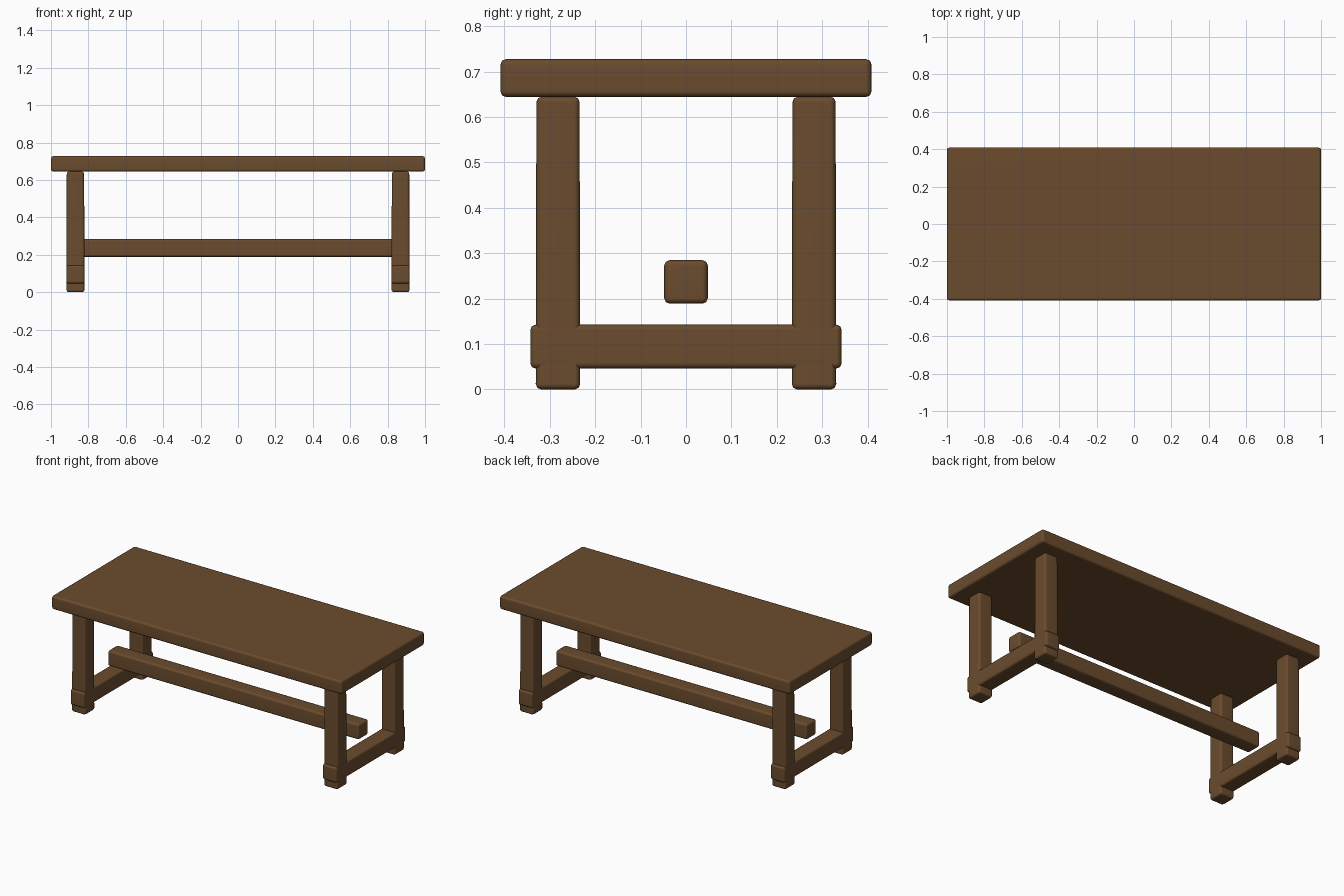
import bpy
import bmesh

if "Cube" in bpy.data.objects:
    bpy.data.objects.remove(bpy.data.objects["Cube"])

wood = bpy.data.materials.new("brown wood")
wood.diffuse_color = (0.145, 0.071, 0.027, 1.0)
wood.use_nodes = True
wood.node_tree.nodes["Principled BSDF"].inputs["Base Color"].default_value = wood.diffuse_color


def beam(name, low, high, bevel=0.012, taper=0.0):
    """Rounded timber between two corners, optionally narrowing to the top."""
    size = [h - l for l, h in zip(low, high)]
    mid = [(h + l) / 2 for l, h in zip(low, high)]
    bm = bmesh.new()
    bmesh.ops.create_cube(bm, size=1.0)
    for v in bm.verts:
        k = 1.0 - taper if v.co.z > 0 else 1.0
        v.co = (v.co.x * size[0] * k, v.co.y * size[1] * k, v.co.z * size[2])
    bmesh.ops.bevel(bm, geom=bm.edges[:], offset=bevel, segments=2,
                    profile=0.5, affect='EDGES')
    bmesh.ops.recalc_face_normals(bm, faces=bm.faces[:])
    mesh = bpy.data.meshes.new(name)
    bm.to_mesh(mesh)
    bm.free()
    mesh.materials.append(wood)
    ob = bpy.data.objects.new(name, mesh)
    ob.location = mid
    bpy.context.collection.objects.link(ob)
    # Soft rounded edges with flat broad faces
    for p in mesh.polygons:
        p.use_smooth = True
    mod = ob.modifiers.new("face normals", 'WEIGHTED_NORMAL')
    mod.keep_sharp = True
    return ob


# Table top
beam("table_top", (-1.0, -0.409, 0.644), (1.0, 0.409, 0.728), 0.013)

# Long stretcher joining the two ends
beam("long_stretcher", (-0.865, -0.048, 0.189), (0.865, 0.048, 0.285))

# Leg pairs, each with a low cross bar poking out past the legs
for sx, side in ((-1, "left"), (1, "right")):
    cx = sx * 0.869
    for sy, end in ((-1, "front"), (1, "back")):
        cy = sy * 0.282
        beam(f"{end}_{side}_leg", (cx - 0.048, cy - 0.049, 0.0),
             (cx + 0.048, cy + 0.049, 0.645), taper=0.03)
    beam(f"{side}_cross_bar", (cx - 0.0487, -0.343, 0.046),
         (cx + 0.0487, 0.343, 0.143))
